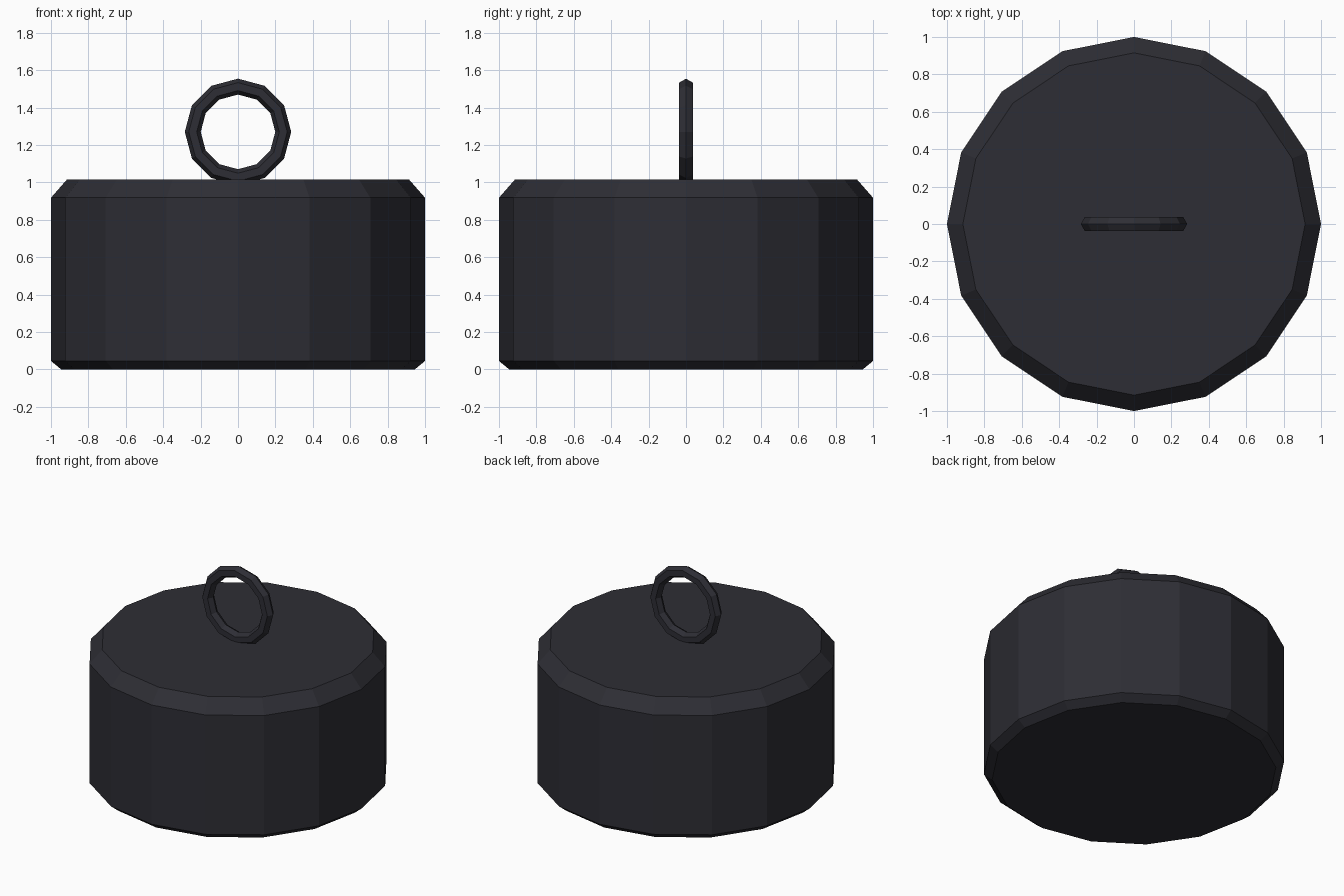
import bpy, bmesh, math

if "Cube" in bpy.data.objects:
    bpy.data.objects.remove(bpy.data.objects["Cube"])

dark = bpy.data.materials.new("charcoal")
dark.diffuse_color = (0.027, 0.027, 0.035, 1)
dark.use_nodes = True
dark.node_tree.nodes["Principled BSDF"].inputs["Base Color"].default_value = dark.diffuse_color


def make_object(name, bm):
    bmesh.ops.recalc_face_normals(bm, faces=bm.faces)
    mesh = bpy.data.meshes.new(name)
    bm.to_mesh(mesh)
    bm.free()
    mesh.materials.append(dark)
    obj = bpy.data.objects.new(name, mesh)
    bpy.context.collection.objects.link(obj)
    return obj


def bridge(bm, a, b):
    for i in range(len(a)):
        j = (i + 1) % len(a)
        bm.faces.new((a[i], a[j], b[j], b[i]))


def circle(n):
    return [(math.cos(2 * math.pi * i / n), math.sin(2 * math.pi * i / n)) for i in range(n)]


# Weight body: 16-sided drum with bevelled rims
bm = bmesh.new()
profile = [(0.945, 0), (1, 0.045), (1, 0.918), (0.915, 1.015)]
rings = [[bm.verts.new((r * c, r * s, z)) for c, s in circle(16)] for r, z in profile]
for a, b in zip(rings, rings[1:]):
    bridge(bm, a, b)
bm.faces.new(rings[0])
bm.faces.new(rings[-1])
make_object("weight_body", bm)

# Lifting ring: 12-segment upright loop with hexagonal section
bm = bmesh.new()
major, minor, centre = 0.242, 0.0425, 1.27
sections = [[bm.verts.new(((major + minor * u) * c, minor * v, centre + (major + minor * u) * s))
             for u, v in circle(6)] for c, s in circle(12)]
for a, b in zip(sections, sections[1:] + sections[:1]):
    bridge(bm, a, b)
make_object("lifting_ring", bm)
